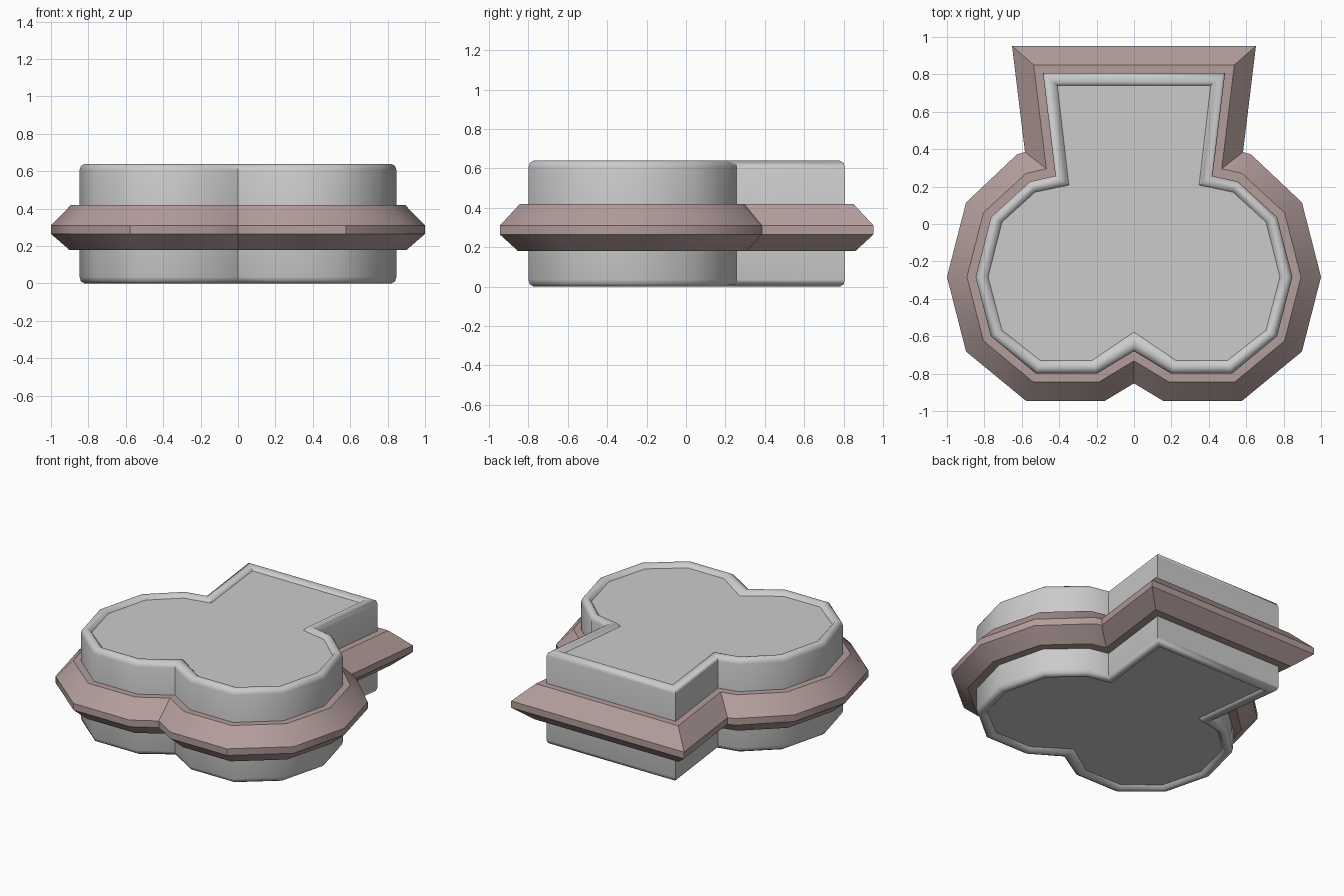
import bpy, bmesh
from math import radians

if "Cube" in bpy.data.objects:
    bpy.data.objects.remove(bpy.data.objects["Cube"])

# Half outlines (x >= 0), back corner round to the front notch
BODY = [(.487, .807), (.42, .257), (.556, .227), (.765, .037), (.847, -.283),
        (.765, -.6), (.524, -.8), (.198, -.8), (0, -.68)]
CAP = [(.41, .74), (.348, .208), (.53, .17), (.706, .01), (.78, -.283),
       (.706, -.567), (.5, -.73), (.225, -.73), (0, -.578)]
FLANGE = [(.652, .952), (.583, .385), (.626, .372), (.898, .115), (1, -.283),
          (.898, -.682), (.578, -.945), (.155, -.945), (0, -.852)]


def mirrored(half):
    return half + [(-x, y) for x, y in reversed(half[:-1])]


def loft(name, inner, outer, profile, capped, smooth_angle):
    """Sweep (blend, z) profile pairs around the outline between two loops."""
    bm = bmesh.new()
    a, b = mirrored(inner), mirrored(outer)
    rings = [[bm.verts.new((p[0] + (q[0] - p[0]) * t, p[1] + (q[1] - p[1]) * t, z))
              for p, q in zip(a, b)] for t, z in profile]
    n = len(a)
    pairs = list(zip(rings, rings[1:]))
    if not capped:
        pairs.append((rings[-1], rings[0]))
    for lo, hi in pairs:
        for i in range(n):
            j = (i + 1) % n
            bm.faces.new((lo[i], lo[j], hi[j], hi[i]))
    if capped:
        bm.faces.new(rings[0])
        bm.faces.new(rings[-1])
    bmesh.ops.recalc_face_normals(bm, faces=bm.faces)
    mesh = bpy.data.meshes.new(name)
    bm.to_mesh(mesh)
    bm.free()
    obj = bpy.data.objects.new(name, mesh)
    bpy.context.collection.objects.link(obj)
    bpy.ops.object.select_all(action='DESELECT')
    obj.select_set(True)
    bpy.context.view_layer.objects.active = obj
    bpy.ops.object.shade_smooth_by_angle(angle=radians(smooth_angle))
    for f in mesh.polygons:
        if len(f.vertices) > 4:
            f.use_smooth = False
    return obj


# Body with a raised rounded rim around recessed top and bottom faces
half_rim = [(1, .025), (.75, .004), (.4, 0), (.1, .012), (0, .035)]
body_profile = half_rim + [(t, .64 - z) for t, z in reversed(half_rim)]
loft("body", BODY, CAP, body_profile, True, 50)

# Bevelled flange around the middle
flange = loft("flange", BODY, FLANGE,
              [(-.05, .18), (.36, .18), (1, .265), (1, .31), (.3, .42), (-.05, .42)],
              False, 38)
brown = bpy.data.materials.new("brown")
brown.diffuse_color = (.45, .34, .33, 1)
brown.use_nodes = True
brown.node_tree.nodes["Principled BSDF"].inputs["Base Color"].default_value = brown.diffuse_color
flange.data.materials.append(brown)
